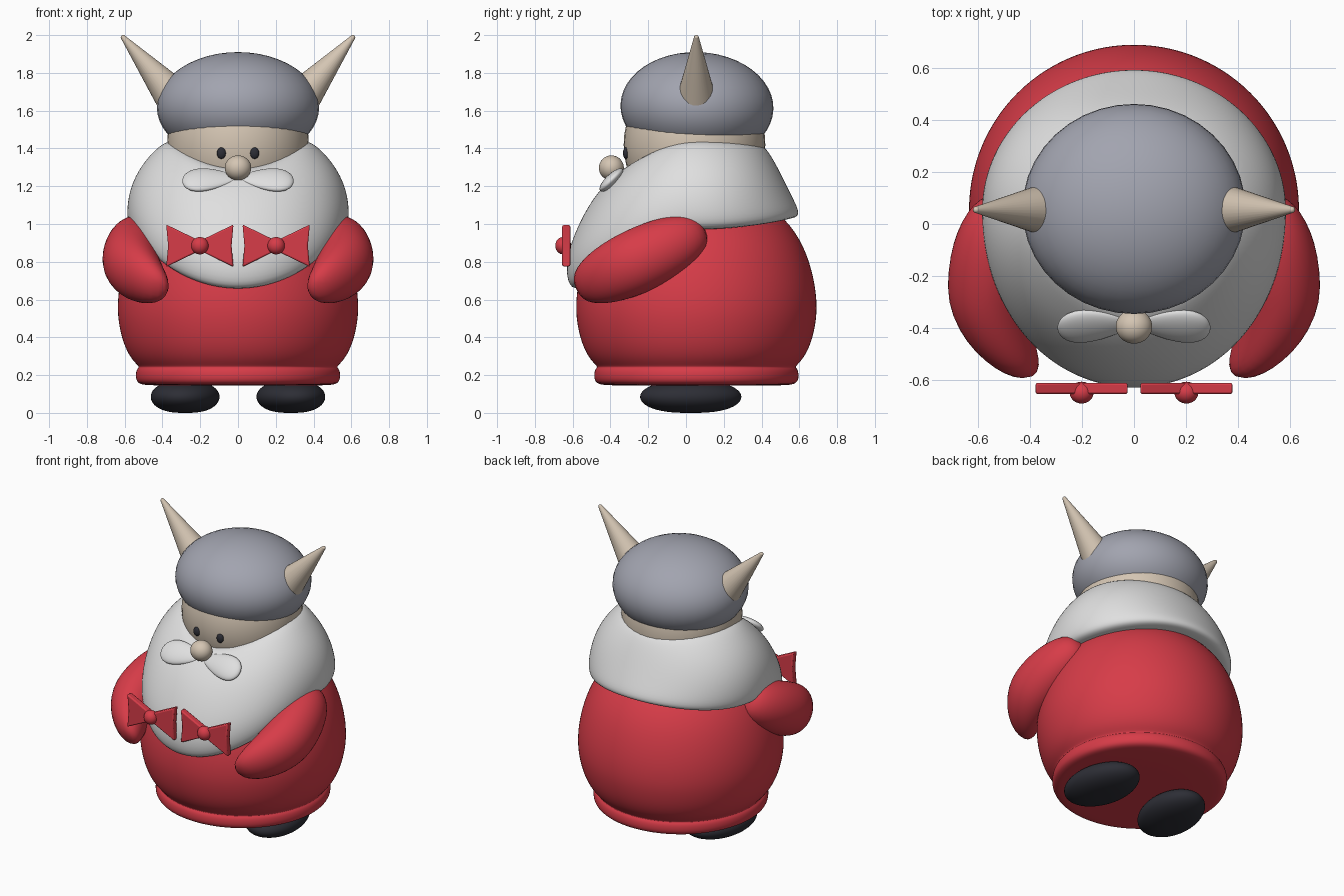
import bpy, bmesh
from math import sin, cos, pi, radians
from mathutils import Vector, Matrix

cube = bpy.data.objects.get("Cube")
if cube:
    bpy.data.objects.remove(cube, do_unlink=True)


def material(name, rgb):
    m = bpy.data.materials.new(name)
    m.use_nodes = True
    m.diffuse_color = (*rgb, 1)
    m.node_tree.nodes["Principled BSDF"].inputs["Base Color"].default_value = (*rgb, 1)
    return m


RED = material("red cloth", (0.68, 0.045, 0.065))
WHITE = material("white hair", (0.74, 0.74, 0.74))
GREY = material("grey metal", (0.36, 0.37, 0.43))
TAN = material("tan skin", (0.66, 0.56, 0.45))
DARK = material("dark leather", (0.026, 0.027, 0.036))
AXIS_Y = 0.055


def finish(name, bm, mat, angle=60):
    bmesh.ops.recalc_face_normals(bm, faces=bm.faces)
    mesh = bpy.data.meshes.new(name)
    bm.to_mesh(mesh)
    bm.free()
    mesh.materials.append(mat)
    ob = bpy.data.objects.new(name, mesh)
    bpy.context.collection.objects.link(ob)
    bpy.ops.object.select_all(action="DESELECT")
    ob.select_set(True)
    bpy.context.view_layer.objects.active = ob
    bpy.ops.object.shade_smooth_by_angle(angle=radians(angle))
    return ob


def loft(name, front, side, back, mat, steps=48):
    """Closed loft round the body axis, blending three (radius, height) profiles."""
    bm = bmesh.new()
    rings = []
    for i in range(steps):
        a = 2 * pi * i / steps
        c = -sin(a)
        wf, wb = max(c, 0) ** 2, max(-c, 0) ** 2
        ring = []
        for f, s, b in zip(front, side, back):
            r, z = (wf * f[k] + wb * b[k] + (1 - wf - wb) * s[k] for k in (0, 1))
            ring.append(bm.verts.new((r * cos(a), AXIS_Y + r * sin(a), z)))
        rings.append(ring)
    for i in range(steps):
        p, q = rings[i], rings[(i + 1) % steps]
        for k in range(len(p) - 1):
            bm.faces.new((p[k], q[k], q[k + 1], p[k + 1]))
    for end in (0, -1):
        bm.faces.new([r[end] for r in rings])
    ob = finish(name, bm, mat, 80)
    ob.modifiers.new("smooth", "SUBSURF").levels = 2
    ob.modifiers["smooth"].render_levels = 2
    return ob


def blob(name, centre, radii, mat, shape=None, turn=None, cut=None):
    """Ellipsoid, optionally reshaped, turned, or cut off below a height."""
    bm = bmesh.new()
    bmesh.ops.create_uvsphere(bm, u_segments=40, v_segments=24, radius=1)
    for v in bm.verts:
        p = shape(v.co) if shape else v.co
        v.co = Vector((p[0] * radii[0], p[1] * radii[1], p[2] * radii[2]))
    if cut is not None:
        geom = bm.verts[:] + bm.edges[:] + bm.faces[:]
        res = bmesh.ops.bisect_plane(bm, geom=geom, plane_co=(0, 0, cut),
                                     plane_no=(0, 0, 1), clear_inner=True)
        rim = [e for e in res["geom_cut"] if isinstance(e, bmesh.types.BMEdge)]
        bmesh.ops.contextual_create(bm, geom=rim)
    bm.transform(Matrix.Translation(centre) @ (turn or Matrix.Identity(4)))
    return finish(name, bm, mat)


# Coat with a rolled hem
coat = [(0.2, 0.145), (0.46, 0.145), (0.525, 0.15), (0.545, 0.18), (0.54, 0.23),
        (0.525, 0.24), (0.53, 0.25), (0.57, 0.29), (0.61, 0.37), (0.635, 0.48),
        (0.64, 0.57), (0.63, 0.68), (0.595, 0.82), (0.53, 0.96), (0.4, 1.1), (0.2, 1.18)]
loft("coat", coat, coat, coat, RED)

# Beard running round into a collar at the back
loft("beard",
     [(0.25, 1.26), (0.37, 1.31), (0.44, 1.255), (0.55, 1.14), (0.64, 0.97),
      (0.695, 0.81), (0.685, 0.68), (0.64, 0.645), (0.5, 0.68)],
     [(0.25, 1.42), (0.36, 1.45), (0.43, 1.405), (0.515, 1.31), (0.57, 1.2),
      (0.59, 1.09), (0.585, 1.0), (0.55, 0.965), (0.42, 0.98)],
     [(0.25, 1.39), (0.34, 1.43), (0.385, 1.38), (0.43, 1.3), (0.475, 1.21),
      (0.52, 1.12), (0.55, 1.055), (0.52, 1.025), (0.4, 1.03)], WHITE)

# Head and helmet
blob("head", (0, 0.045, 1.42), (0.375, 0.375, 0.4), TAN)
blob("helmet", (0, AXIS_Y + 0.003, 1.62), (0.43, 0.405, 0.29), GREY,
     turn=Matrix.Rotation(radians(-1.8), 4, "X"), cut=-0.165)
blob("nose", (0, -0.395, 1.297), (0.07, 0.066, 0.066), TAN)


def limb_shape(side):
    """Blunt ends and an inward bend for the arm."""
    def shape(p):
        fat = (1 - min(p.y * p.y, 0.999)) ** -0.12
        bend = 0.95 * p.y * p.y if p.y < 0 else 0.25 * p.y * p.y
        return p.x * fat - side * bend, p.y, p.z * fat
    return shape


def lobe_shape(side):
    """Moustache lobe, narrow towards the nose."""
    def shape(p):
        t = side * p.x
        w = 0.83 + 0.35 * t
        return p.x, p.y * w, p.z * w + 0.12 * (1 - t)
    return shape


def foot_shape(p):
    """Shoe with a full, slightly flattened outline."""
    q = p.copy()
    flat = (1 - min(p.z * p.z, 0.99)) ** -0.12
    return q.x * flat, q.y * flat, q.z


def horn(name, side):
    base, tip = Vector((side * 0.355, AXIS_Y, 1.69)), Vector((side * 0.608, AXIS_Y, 1.988))
    axis = tip - base
    bm = bmesh.new()
    bmesh.ops.create_cone(bm, cap_ends=True, segments=32, radius1=0.097,
                          radius2=0.013, depth=axis.length)
    bmesh.ops.create_uvsphere(bm, u_segments=16, v_segments=10, radius=0.013,
                              matrix=Matrix.Translation((0, 0, axis.length / 2)))
    turn = axis.to_track_quat("Z", "Y").to_matrix().to_4x4()
    bm.transform(Matrix.Translation((base + tip) / 2) @ turn)
    finish(name, bm, TAN)


def bow_wing(name, x, direction):
    """Flared plate widening away from the knot."""
    bm = bmesh.new()
    outline = [(0.0, 0.026), (0.178, 0.112), (0.168, 0.0), (0.178, -0.112), (0.0, -0.026)]
    verts = [bm.verts.new((x + direction * u, -0.612, 0.885 + w)) for u, w in outline]
    face = bm.faces.new(verts)
    res = bmesh.ops.extrude_face_region(bm, geom=[face])
    moved = [v for v in res["geom"] if isinstance(v, bmesh.types.BMVert)]
    bmesh.ops.translate(bm, verts=moved, vec=(0, -0.044, 0))
    ob = finish(name, bm, RED, 40)
    bevel = ob.modifiers.new("soft edge", "BEVEL")
    bevel.width, bevel.segments = 0.008, 2


# Paired parts
for label, s in (("left", 1), ("right", -1)):
    blob(label + "_eye", (s * 0.088, -0.318, 1.375), (0.024, 0.016, 0.03), DARK)
    blob(label + "_moustache", (s * 0.15, -0.4, 1.228), (0.145, 0.034, 0.092), WHITE,
         lobe_shape(s), Matrix.Rotation(radians(-46), 4, "X"))
    blob(label + "_arm", (s * 0.565, -0.24, 0.812), (0.152, 0.375, 0.17), RED,
         limb_shape(s), Matrix.Rotation(radians(25), 4, "X"))
    blob(label + "_foot", (s * 0.28, 0.025, 0.085), (0.18, 0.27, 0.085), DARK, foot_shape,
         Matrix.Rotation(radians(s * 8), 4, "Z"))
    horn(label + "_horn", s)
    blob(label + "_bow_knot", (s * 0.202, -0.65, 0.885), (0.046, 0.042, 0.046), RED)
    for part, d in (("outer", s), ("inner", -s)):
        bow_wing(f"{label}_bow_{part}_wing", s * 0.202, d)
